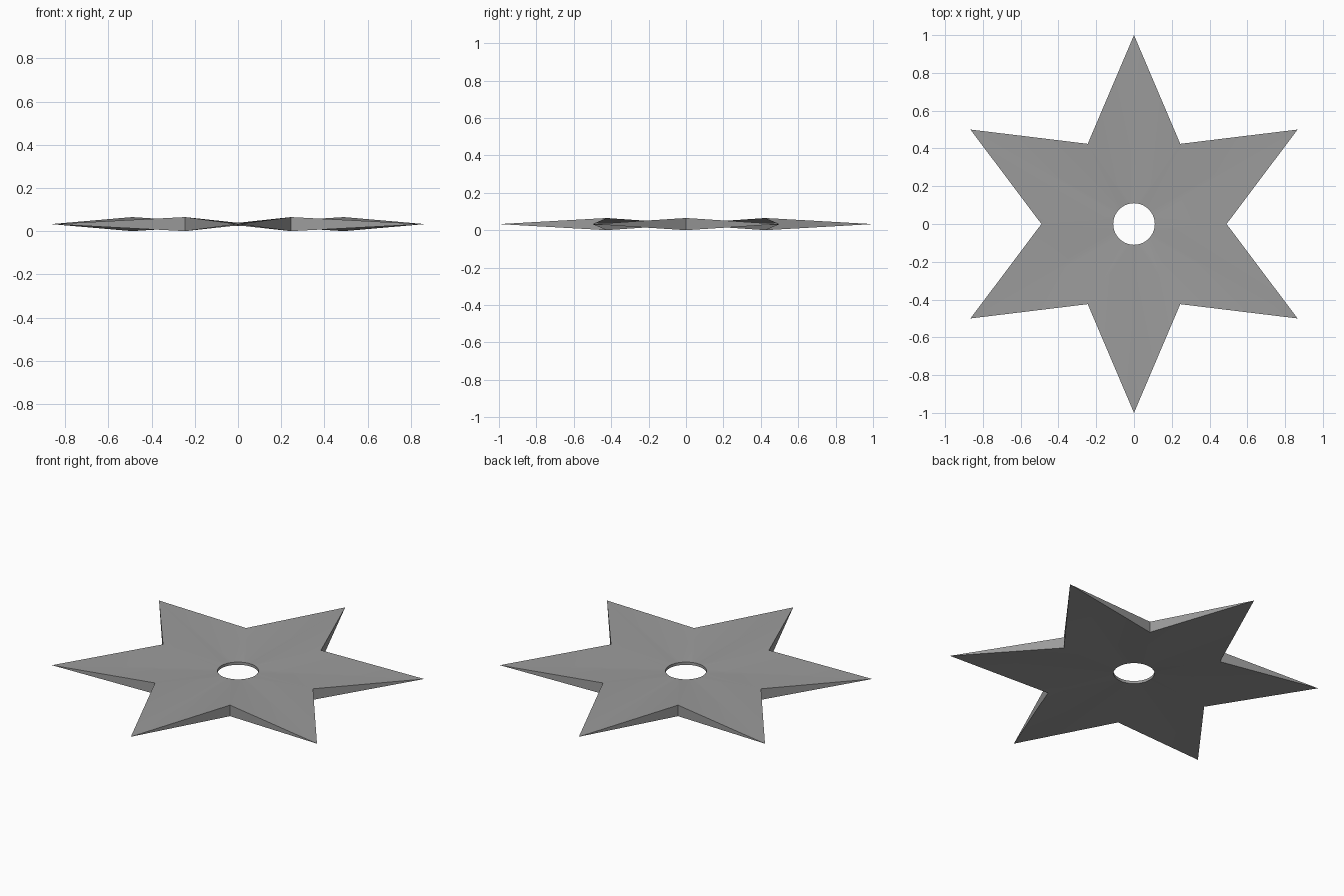
import bpy, bmesh, math

cube = bpy.data.objects.get("Cube")
if cube:
    bpy.data.objects.remove(cube, do_unlink=True)

POINTS = 6
TIP_R, VALLEY_R, HOLE_R = 1.0, 0.49, 0.11
HALF = 0.0325            # half thickness at the valleys, also the mid height
RIM_HALF = 0.008         # half thickness around the hole
STEPS = 3                # hole segments per half point
SECTORS = POINTS * 2
RIM = SECTORS * STEPS

# Steel material
steel = bpy.data.materials.new("steel_grey")
steel.use_nodes = True
colour = (0.33, 0.33, 0.33, 1)
steel.diffuse_color = colour
steel.node_tree.nodes["Principled BSDF"].inputs["Base Color"].default_value = colour

bm = bmesh.new()


def ring_vert(radius, turn, z):
    a = math.pi / 2 + turn * math.tau
    return bm.verts.new((radius * math.cos(a), radius * math.sin(a), z))


# Sharp tips at mid height, valleys and hole rim on both sides
tips = [ring_vert(TIP_R, i / POINTS, HALF) for i in range(POINTS)]
sides = []
for s in (1, -1):
    valleys = [ring_vert(VALLEY_R, (i + 0.5) / POINTS, HALF + s * HALF) for i in range(POINTS)]
    rim = [ring_vert(HOLE_R, i / RIM, HALF + s * RIM_HALF) for i in range(RIM)]
    sides.append((valleys, rim))

# Two half points per tip: a groove runs to the tip, a ridge to the valley
for i in range(POINTS):
    for d in (1, -1):
        v = i if d == 1 else i - 1
        for valleys, rim in sides:
            r = [rim[(i * 2 * STEPS + d * k) % RIM] for k in range(STEPS + 1)]
            bm.faces.new((r[0], tips[i], r[1]))
            bm.faces.new((r[1], tips[i], valleys[v]))
            for k in range(1, STEPS):
                bm.faces.new((r[k], valleys[v], r[k + 1]))
        # Outer wall narrowing to the tip
        bm.faces.new((tips[i], sides[0][0][v], sides[1][0][v]))

# Wall of the centre hole
top, bottom = sides[0][1], sides[1][1]
for k in range(RIM):
    n = (k + 1) % RIM
    bm.faces.new((top[k], top[n], bottom[n], bottom[k]))

bmesh.ops.recalc_face_normals(bm, faces=bm.faces[:])
mesh = bpy.data.meshes.new("star_blade")
bm.to_mesh(mesh)
bm.free()
mesh.materials.append(steel)
blade = bpy.data.objects.new("star_blade", mesh)
bpy.context.collection.objects.link(blade)

# Smooth broad faces with crisp outer edges
bpy.ops.object.select_all(action='DESELECT')
blade.select_set(True)
bpy.context.view_layer.objects.active = blade
bpy.ops.object.shade_smooth_by_angle(angle=math.radians(30))
